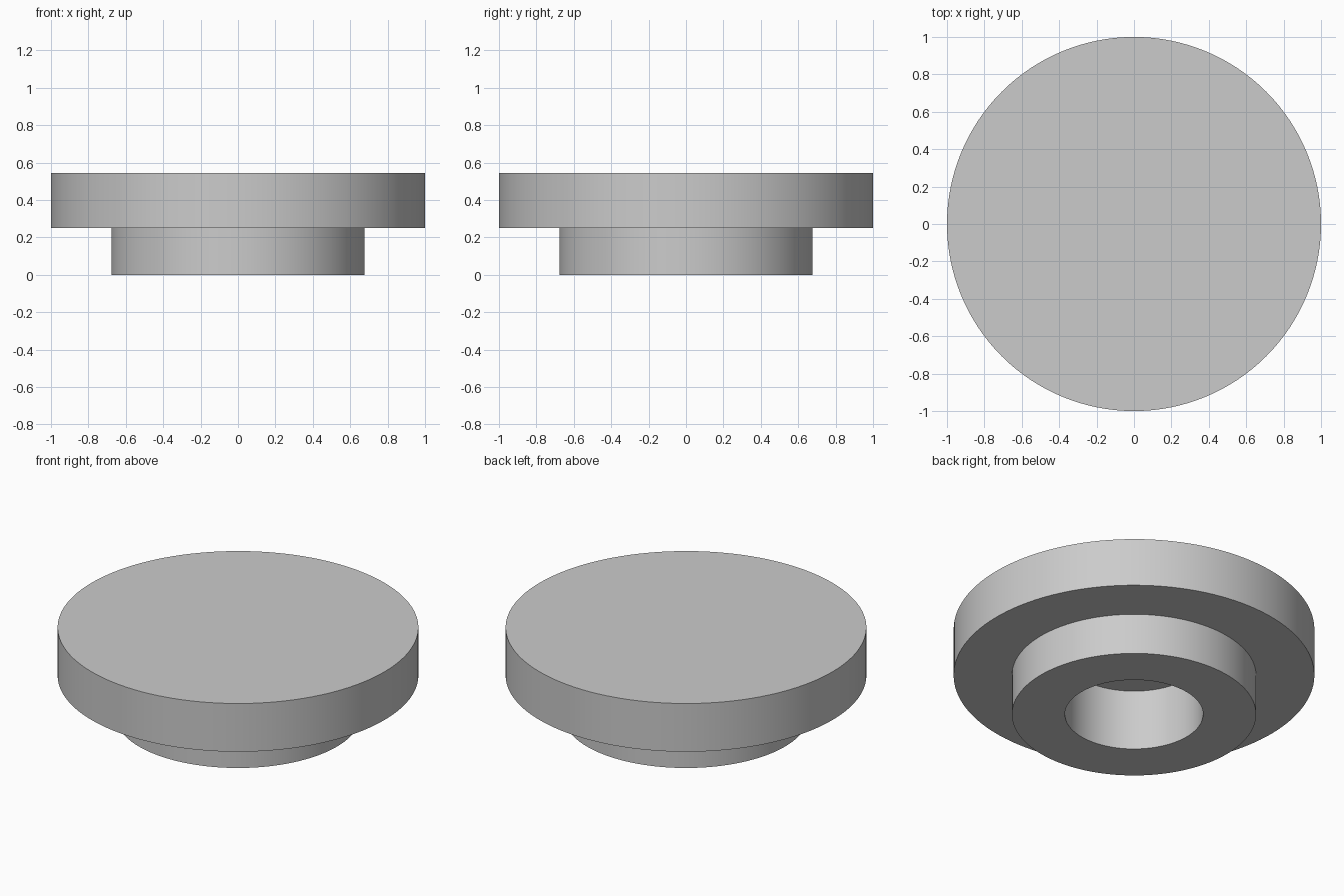
import bpy
import math
import bmesh

cube = bpy.data.objects.get("Cube")
if cube:
    bpy.data.objects.remove(cube, do_unlink=True)

SEGMENTS = 128

grey = bpy.data.materials.new("plain grey")
grey.use_nodes = True
colour = (0.6, 0.6, 0.6, 1.0)
grey.diffuse_color = colour
grey.node_tree.nodes["Principled BSDF"].inputs["Base Color"].default_value = colour


def lathe(name, profile):
    """Revolve a radius/height profile about z; zero radius closes on the axis."""
    bm = bmesh.new()
    verts = [bm.verts.new((r, 0, z)) for r, z in profile]
    edges = [bm.edges.new(pair) for pair in zip(verts, verts[1:])]
    bmesh.ops.spin(bm, geom=verts + edges, axis=(0, 0, 1), cent=(0, 0, 0),
                   angle=math.tau, steps=SEGMENTS, use_merge=True)
    bmesh.ops.remove_doubles(bm, verts=bm.verts, dist=0.0001)
    bmesh.ops.recalc_face_normals(bm, faces=bm.faces)
    mesh = bpy.data.meshes.new(name)
    bm.to_mesh(mesh)
    bm.free()
    mesh.materials.append(grey)
    obj = bpy.data.objects.new(name, mesh)
    bpy.context.collection.objects.link(obj)
    bpy.ops.object.select_all(action="DESELECT")
    obj.select_set(True)
    bpy.context.view_layer.objects.active = obj
    bpy.ops.object.shade_smooth_by_angle(angle=math.radians(30))
    return obj


# Wide disc on a narrower collar, with a blind bore from below
disc_radius, collar_radius, bore_radius = 1.0, 0.677, 0.383
top, step, bore_top = 0.545, 0.25, 0.37
lathe("stepped_knob", [
    (0, top), (disc_radius, top), (disc_radius, step), (collar_radius, step),
    (collar_radius, 0), (bore_radius, 0), (bore_radius, bore_top), (0, bore_top),
])
